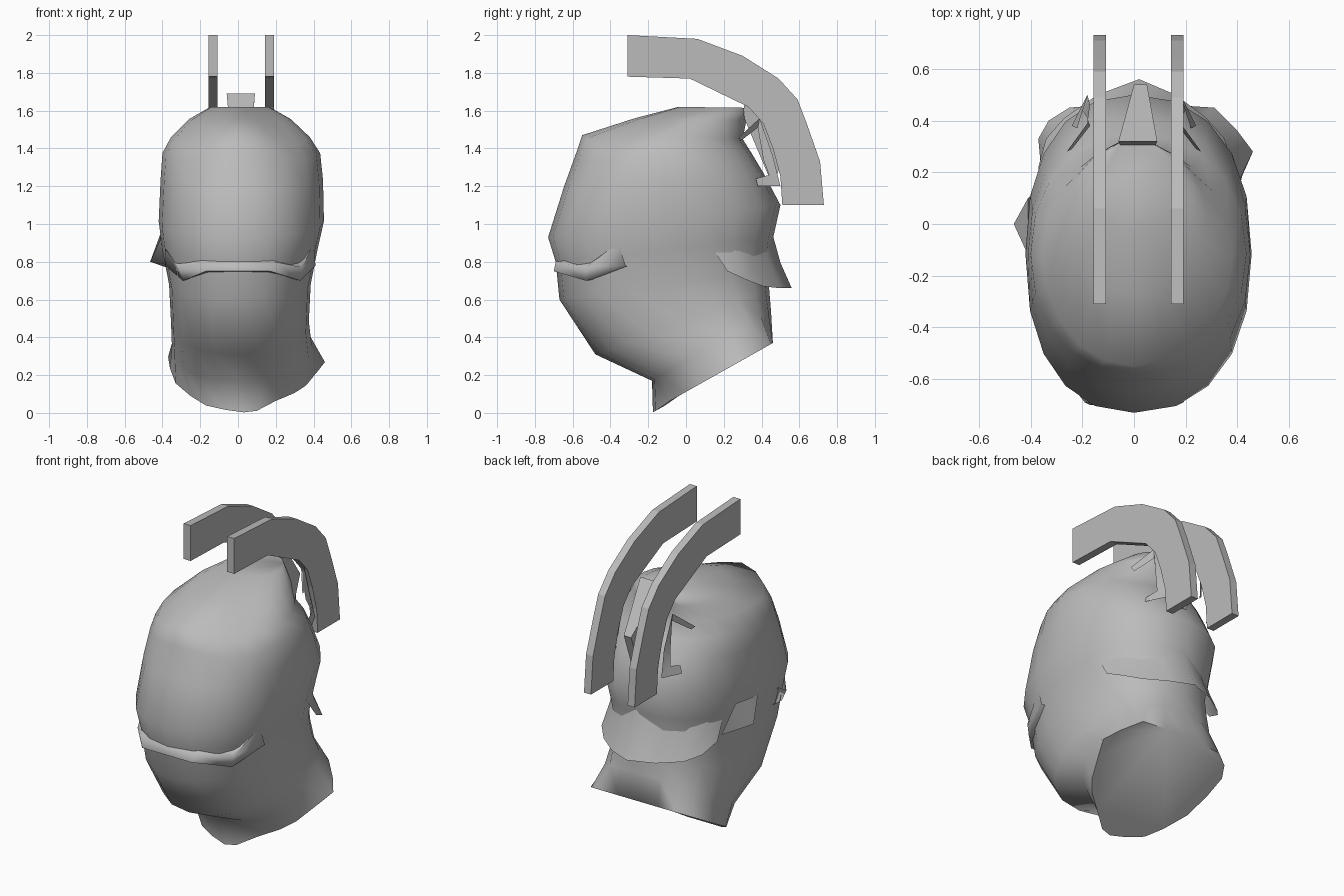
import bpy, bmesh, math

grey = bpy.data.materials.new("plain grey")
grey.diffuse_color = (0.5, 0.5, 0.5, 1)


def make(name, verts, faces, smooth=None):
    me = bpy.data.meshes.new(name)
    me.from_pydata(verts, [], faces)
    bm = bmesh.new()
    bm.from_mesh(me)
    bmesh.ops.recalc_face_normals(bm, faces=bm.faces)
    bm.to_mesh(me)
    bm.free()
    ob = bpy.data.objects.new(name, me)
    bpy.context.collection.objects.link(ob)
    me.materials.append(grey)
    if smooth:
        bpy.ops.object.select_all(action='DESELECT')
        ob.select_set(True)
        bpy.context.view_layer.objects.active = ob
        bpy.ops.object.shade_smooth_by_angle(angle=math.radians(smooth))
    return ob


def ring(zf, zb, yf, yb, xl, xr, power, droop, n):
    """Tilted superellipse from front (yf, zf) to back (yb, zb); front corners droop."""
    pts = []
    for i in range(n):
        a = 2 * math.pi * i / n
        s, c = math.sin(a), math.cos(a)
        u = math.copysign(abs(s) ** (2 / power), s)
        t = (1 - math.copysign(abs(c) ** (2 / power), c)) / 2
        d = droop * math.sin(2 * a) ** 2 if c > 0 else 0
        pts.append((u * (xr if u > 0 else xl), yf + (yb - yf) * t, zf + (zb - zf) * t - d))
    return pts


def strip(name, rows, smooth=30):
    """Sheet through rows of equal length."""
    n = len(rows[0])
    verts = [p for r in rows for p in r]
    faces = [(k * n + i, k * n + i + 1, (k + 1) * n + i + 1, (k + 1) * n + i)
             for k in range(len(rows) - 1) for i in range(n - 1)]
    return make(name, verts, faces, smooth)


# helmet shell: crown, face, chin, neck
N = 20
rows = [
    (1.62, 1.615, -0.04, 0.33, 0.15, 0.17, 2.0, 0),
    (1.56, 1.55, -0.27, 0.32, 0.26, 0.28, 2.0, 0.02),
    (1.47, 1.45, -0.55, 0.30, 0.355, 0.38, 2.0, 0.05),
    (1.38, 1.37, -0.58, 0.35, 0.40, 0.435, 2.1, 0.04),
    (1.20, 1.27, -0.645, 0.41, 0.41, 0.45, 2.2, 0.02),
    (0.93, 1.10, -0.73, 0.50, 0.42, 0.455, 2.3, 0),
    (0.80, 0.92, -0.69, 0.46, 0.40, 0.42, 2.3, 0),
    (0.60, 0.76, -0.67, 0.44, 0.365, 0.385, 2.3, 0),
    (0.31, 0.66, -0.48, 0.44, 0.355, 0.375, 2.4, 0),
    (0.17, 0.54, -0.18, 0.45, 0.35, 0.39, 2.3, 0)]
# slanted neck rim, plan outline starting at the front
rim = [(0.03, -0.175), (0.10, -0.16), (0.20, -0.085), (0.30, -0.01), (0.36, 0.06),
       (0.42, 0.19), (0.46, 0.28), (0.40, 0.36), (0.31, 0.45), (0.15, 0.46),
       (0.0, 0.46), (-0.13, 0.46), (-0.25, 0.45), (-0.33, 0.40), (-0.37, 0.33),
       (-0.36, 0.22), (-0.33, 0.08), (-0.25, -0.04), (-0.17, -0.11), (-0.07, -0.15)]
verts = [p for r in rows for p in ring(*r, N)]
verts += [(x, y, 0.01 + 0.5625 * (y + 0.18) - 0.01 * (y < -0.1)) for x, y in rim]
faces = [(k * N + i, k * N + (i + 1) % N, (k + 1) * N + (i + 1) % N, (k + 1) * N + i)
         for k in range(len(rows)) for i in range(N)]
faces += [tuple(range(N)), tuple(range(len(verts) - N, len(verts)))]
make("helmet_shell", verts, faces, 72)

# flared lip over the nape
lip = [(-0.37, 0.22, 0.75), (-0.34, 0.33, 0.70), (-0.27, 0.41, 0.67), (-0.14, 0.50, 0.66),
       (0.02, 0.56, 0.66), (0.16, 0.50, 0.66), (0.28, 0.41, 0.67), (0.35, 0.33, 0.70),
       (0.385, 0.22, 0.75)]
strip("nape_lip", [
    [(x * 0.93, y - 0.10, 0.94) for x, y, z in lip],
    [(x * 0.97, y - 0.06, (0.93 + z) / 2) for x, y, z in lip],
    lip], 60)

# visor band across the face
strip("visor", [
    [(-0.36, -0.32, 0.85), (-0.30, -0.50, 0.80), (-0.18, -0.62, 0.81),
     (0.18, -0.62, 0.81), (0.32, -0.50, 0.80), (0.39, -0.32, 0.90)],
    [(-0.385, -0.36, 0.87), (-0.32, -0.53, 0.77), (-0.19, -0.69, 0.80),
     (0.19, -0.69, 0.80), (0.34, -0.53, 0.77), (0.40, -0.36, 0.90)],
    [(-0.385, -0.32, 0.78), (-0.29, -0.53, 0.70), (-0.17, -0.70, 0.75),
     (0.17, -0.70, 0.75), (0.33, -0.53, 0.70), (0.41, -0.32, 0.78)],
    [(-0.34, -0.30, 0.77), (-0.26, -0.46, 0.71), (-0.15, -0.60, 0.74),
     (0.15, -0.60, 0.74), (0.28, -0.46, 0.71), (0.36, -0.30, 0.77)]], 80)

# pointed flap on the left side
make("side_flap", [(-0.41, 0.10, 0.95), (-0.41, -0.12, 0.92), (-0.465, 0.0, 0.80),
                   (-0.35, -0.05, 0.78), (-0.35, 0.15, 0.76)],
     [(0, 1, 2), (1, 3, 2), (3, 4, 2), (4, 0, 2), (0, 4, 3, 1)], 60)

# two curved crest fins
profile = [(-0.31, 2.0), (0.06, 1.98), (0.30, 1.89), (0.49, 1.77), (0.59, 1.66),
           (0.64, 1.53), (0.71, 1.33), (0.73, 1.10), (0.51, 1.10), (0.50, 1.25),
           (0.46, 1.40), (0.41, 1.53), (0.33, 1.62), (0.02, 1.77), (-0.31, 1.78)]
m = len(profile)
for side, x0 in (("left", -0.157), ("right", 0.143)):
    vs = [(x, y, z) for x in (x0, x0 + 0.048) for y, z in profile]
    fs = [(i, (i + 1) % m, m + (i + 1) % m, m + i) for i in range(m)]
    make(side + "_fin", vs, fs + [tuple(range(m)), tuple(range(m, 2 * m))])

# tapered bracket between the fins
make("crest_bracket", [(-0.06, 0.32, 1.69), (0.09, 0.32, 1.69), (0.05, 0.54, 1.42), (0.0, 0.54, 1.42),
                       (-0.05, 0.30, 1.58), (0.08, 0.30, 1.58), (0.05, 0.46, 1.20), (0.0, 0.46, 1.20)],
     [(0, 1, 2, 3), (4, 5, 6, 7), (0, 1, 5, 4), (1, 2, 6, 5), (2, 3, 7, 6), (3, 0, 4, 7)])

# angular straps that tie the shell to the fins
for side, x in (("left", -1), ("right", 1)):
    strip(side + "_strap", [
        [(0.26 * x, 0.28, 1.46), (0.18 * x, 0.39, 1.56), (0.17 * x, 0.46, 1.36),
         (0.18 * x, 0.50, 1.20), (0.24 * x, 0.38, 1.20)],
        [(0.24 * x, 0.29, 1.44), (0.17 * x, 0.38, 1.51), (0.18 * x, 0.41, 1.34),
         (0.20 * x, 0.44, 1.26), (0.22 * x, 0.37, 1.24)]])
